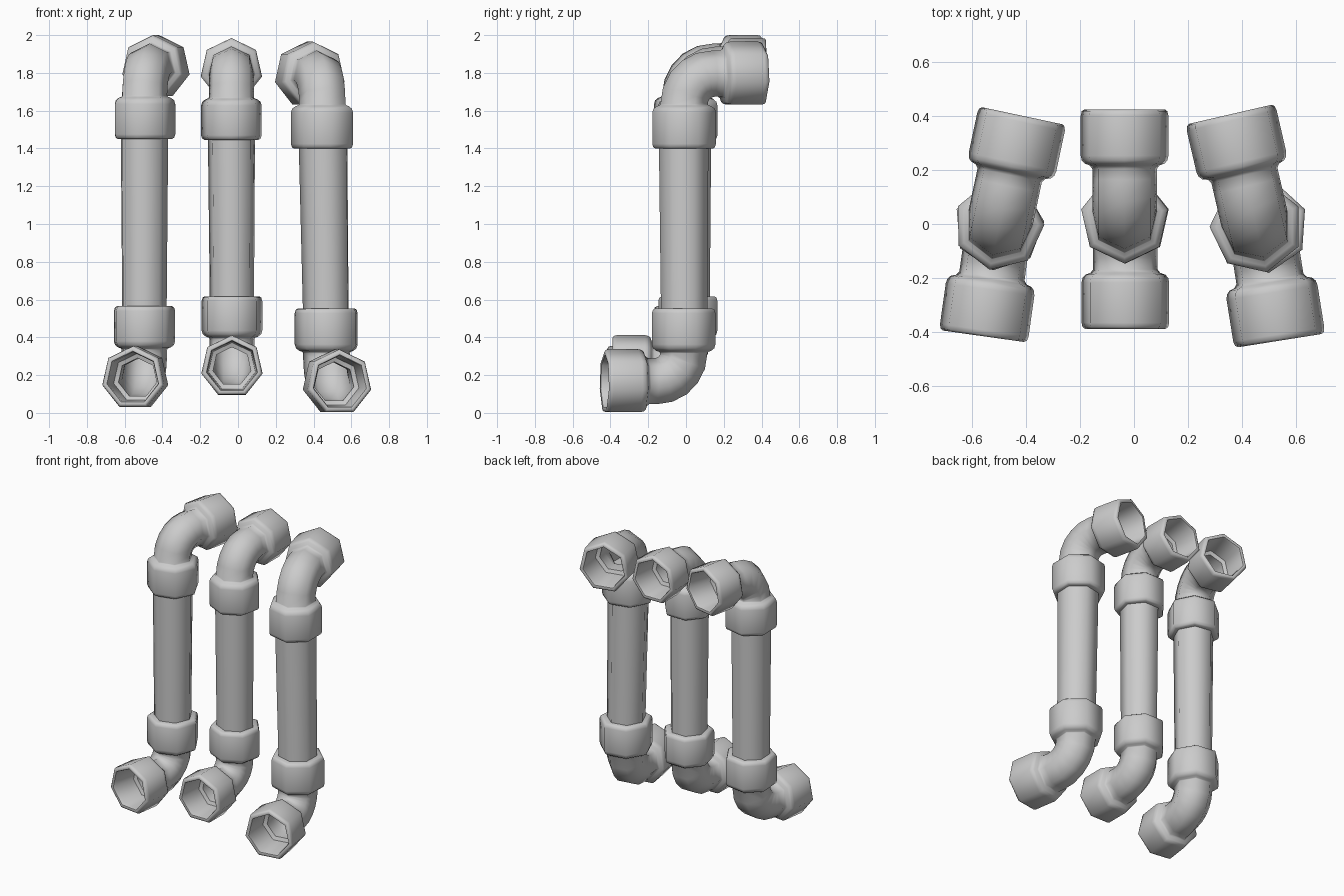
import bpy, bmesh
from math import sin, cos, pi, radians

if "Cube" in bpy.data.objects:
    bpy.data.objects.remove(bpy.data.objects["Cube"])

SIDES = 7


def ring(bm, x, y, z, th, r):
    """Heptagon whose corner points to the outside of the upper bend."""
    out = []
    for i in range(SIDES):
        a = 2 * pi * i / SIDES
        out.append(bm.verts.new((x + r * sin(a),
                                 y - r * cos(a) * cos(th),
                                 z + r * cos(a) * sin(th))))
    return out


def sweep(name, stations, loc, yaw=0):
    bm = bmesh.new()
    rings = [ring(bm, *s) for s in stations]
    for a, b in zip(rings, rings[1:]):
        for i in range(SIDES):
            j = (i + 1) % SIDES
            bm.faces.new((a[i], a[j], b[j], b[i]))
    bm.faces.new(rings[0][::-1])
    bm.faces.new(rings[-1])
    bmesh.ops.recalc_face_normals(bm, faces=bm.faces[:])
    me = bpy.data.meshes.new(name)
    bm.to_mesh(me)
    bm.free()
    ob = bpy.data.objects.new(name, me)
    bpy.context.collection.objects.link(ob)
    ob.location = loc
    ob.rotation_euler.z = radians(yaw)
    bpy.ops.object.select_all(action='DESELECT')
    ob.select_set(True)
    bpy.context.view_layer.objects.active = ob
    bpy.ops.object.shade_smooth_by_angle(angle=radians(55))
    return ob


BEND = 0.15


def arc(r, n=5):
    pts = []
    for i in range(n + 1):
        t = pi / 2 * i / n
        pts.append((BEND - BEND * cos(t), -BEND + BEND * sin(t), t, r))
    return pts


def elbow(name, loc, yaw, s, flip):
    # collar around the upright pipe: (height, radius)
    up = [(-.38, .11), (-.38, .15), (-.373, .162), (-.355, .168),
          (-.195, .168), (-.175, .162), (-.162, .145), (-.156, .128)]
    # socket collar, rim and hollow inside: (distance, radius)
    out = [(.19, .125), (.203, .135), (.21, .155), (.222, .166), (.24, .17),
           (.392, .17), (.408, .166), (.415, .156), (.412, .142),
           (.395, .137), (.235, .13), (.225, .105)]
    st = [(0, z, 0, r) for z, r in up] + arc(.125)
    st += [(y, 0, pi / 2, r) for y, r in out] + arc(.105)[::-1]
    # the lower elbow is the upper one turned over, corners kept in place
    k = -s if flip else s
    return sweep(name, [(0, y * k, z * k, th, r * s) for y, z, th, r in st], loc, yaw)


# name, top x, bottom x, y, top axis z, bottom axis z, yaw top, yaw bottom, scale
UNITS = [
    ("left", -.50, -.50, -.005, 1.83, .185, -12, -8, 1.0),
    ("middle", -.035, -.032, .018, 1.818, .245, 0, 0, .98),
    ("right", .453, .473, -.01, 1.79, .162, 13, 9, 1.03),
]

for name, xt, xb, y, zt, zb, yt, yb, s in UNITS:
    elbow(name + "_upper_elbow", (xt, y, zt), yt, s, False)
    elbow(name + "_lower_elbow", (xb, y, zb), yb, s, True)
    # slightly tapered upright pipe between the elbows
    mid, half = (xt + xb) / 2, (xt - xb) / 2
    sweep(name + "_upright_pipe",
          [(-half, 0, zb + .2, 0, .121 * s), (half, 0, zt - .2, 0, .132 * s)],
          (mid, y, 0), (yt + yb) / 2)
